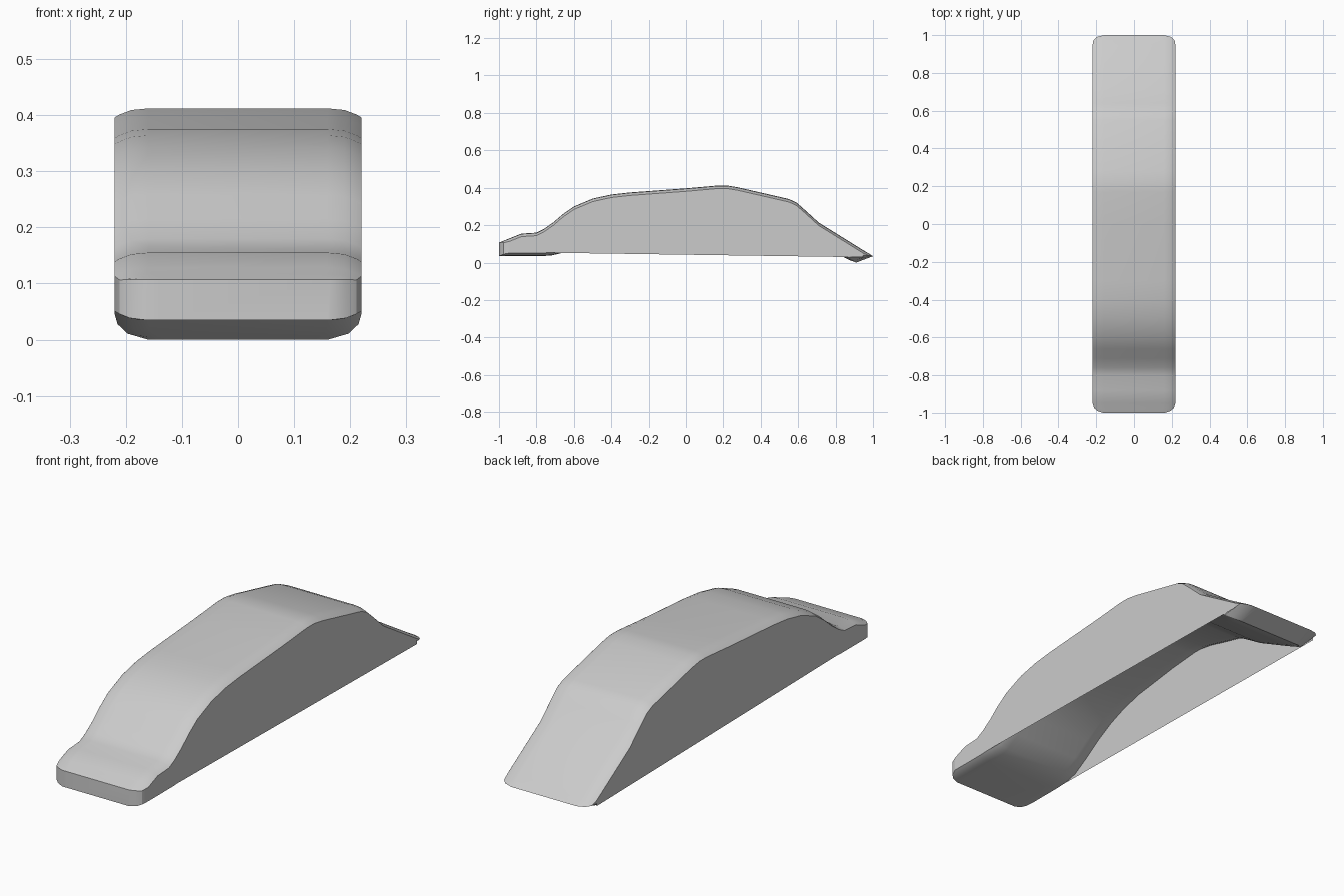
import bpy, math

if "Cube" in bpy.data.objects:
    bpy.data.objects.remove(bpy.data.objects["Cube"])

# Stations along the length: top y, top z, underside y, underside z, half width
STATIONS = [
    (-1.00, .107, -1.00, .035, .165),
    (-.99, .111, -.99, .035, .193),
    (-.975, .117, -.975, .035, .211),
    (-.945, .129, -.945, .035, .220),
    (-.88, .155, -.86, .035, .220),
    (-.80, .160, -.77, .035, .220),
    (-.76, .180, -.72, .038, .220),
    (-.71, .215, -.66, .052, .220),
    (-.66, .258, -.59, .094, .220),
    (-.60, .300, -.51, .148, .220),
    (-.50, .342, -.42, .198, .220),
    (-.40, .364, -.33, .234, .220),
    (-.30, .375, -.23, .260, .220),
    (.00, .397, .00, .291, .220),
    (.17, .412, .15, .304, .220),
    (.22, .412, .19, .303, .220),
    (.28, .402, .25, .293, .220),
    (.55, .340, .47, .236, .220),
    (.59, .322, .52, .210, .220),
    (.64, .278, .57, .178, .220),
    (.71, .214, .63, .140, .220),
    (.945, .068, .84, .030, .220),
    (.972, .052, .87, .015, .215),
    (.99, .041, .895, .006, .197),
    (1.00, .034, .91, .000, .160),
]
EDGE = [.220, .212, .190, .160]      # x positions of the rounded shoulder


def drop(x):
    """Height lost on the rounded shoulder at half width x."""
    return .016 * max(0, (x - .16) / .06) ** 2.5


def make_object(name, verts, faces):
    mesh = bpy.data.meshes.new(name)
    mesh.from_pydata(verts, [], faces)
    obj = bpy.data.objects.new(name, mesh)
    bpy.context.collection.objects.link(obj)
    bpy.ops.object.select_all(action='DESELECT')
    obj.select_set(True)
    bpy.context.view_layer.objects.active = obj
    bpy.ops.object.shade_smooth_by_angle(angle=math.radians(25))
    return obj


# Thick arched strip with rounded shoulders above and below
verts, faces = [], []
for yt, zt, yb, zb, w in STATIONS:
    xs = [x * w / EDGE[0] for x in EDGE]
    top = [(x, yt, zt - drop(x)) for x in xs]
    top += [(-x, y, z) for x, y, z in reversed(top)]
    low = [(x, yb, zb + drop(x)) for x in xs]
    low += [(-x, y, z) for x, y, z in reversed(low)]
    verts += top + low[::-1]
n = 4 * len(EDGE)
for s in range(len(STATIONS) - 1):
    for k in range(n):
        a, b = s * n + k, s * n + (k + 1) % n
        faces.append((a, b, b + n, a + n))
faces.append(tuple(reversed(range(n))))
faces.append(tuple(range(len(verts) - n, len(verts))))
make_object("arched_cover", verts, faces)

# Flat side panels, from the shoulder down to a straight lower edge
for name, side in (("right_side_panel", 1), ("left_side_panel", -1)):
    verts, faces = [], []
    for yt, zt, yb, zb, w in STATIONS[3:-3]:
        edge = .053 - .0144 * (yt + .75)
        verts += [(side * .2202, yt, edge), (side * .2202, yt, zt - .016)]
    for s in range(0, len(verts) - 2, 2):
        quad = (s, s + 2, s + 3, s + 1)
        faces.append(quad if side > 0 else quad[::-1])
    make_object(name, verts, faces)
